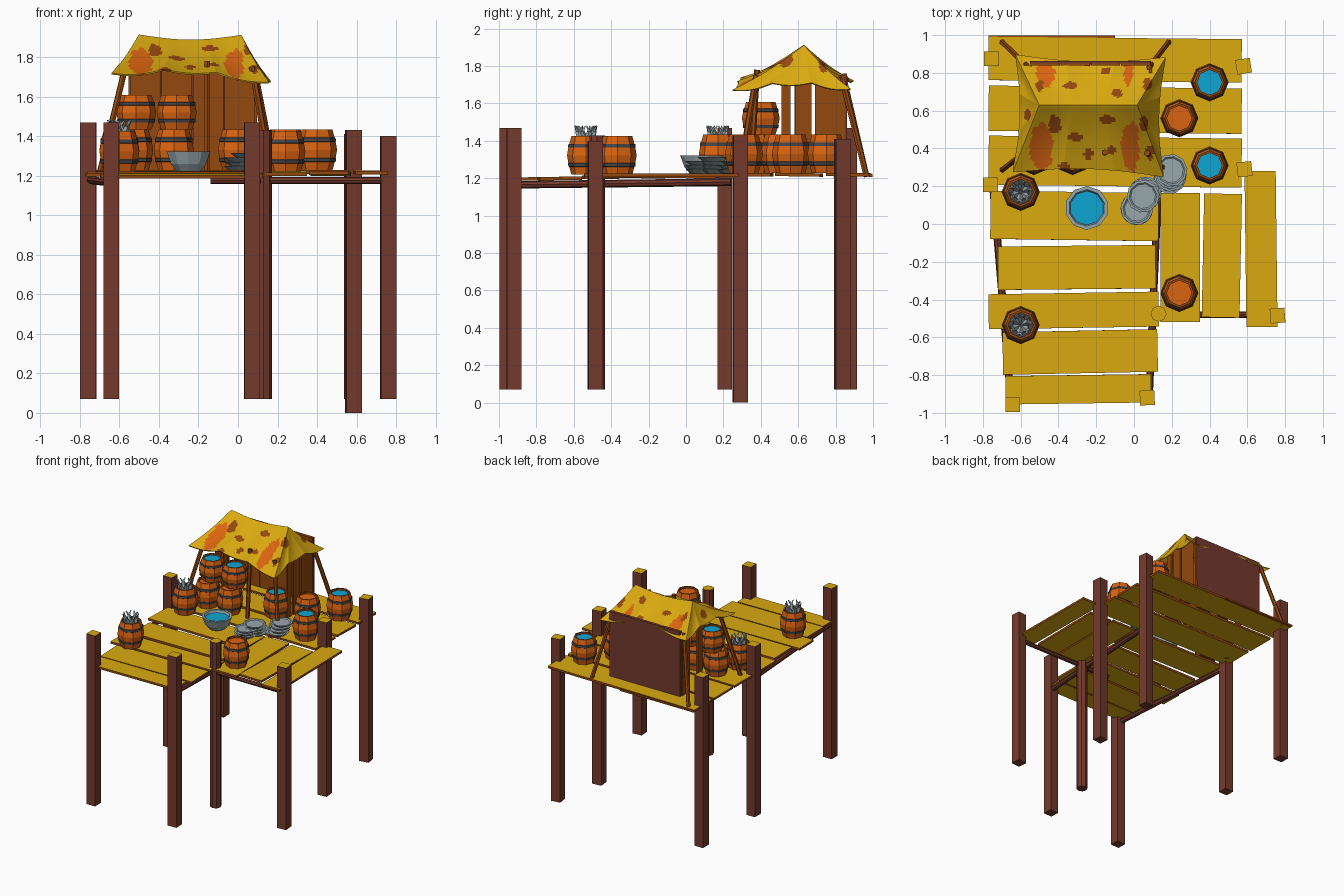
import bpy, bmesh, math, random
from mathutils import Vector, Matrix

if "Cube" in bpy.data.objects:
    bpy.data.objects.remove(bpy.data.objects["Cube"])
random.seed(4)

# ---- flat colours ----
def colour(name, r, g, b):
    m = bpy.data.materials.new(name)
    lin = [((c / 255 + 0.055) / 1.055) ** 2.4 if c > 10 else c / 255 / 12.92 for c in (r, g, b)]
    m.diffuse_color = (*lin, 1)
    m.use_nodes = True
    m.node_tree.nodes["Principled BSDF"].inputs["Base Color"].default_value = m.diffuse_color
    return m

MATS = [colour("plank yellow", 218, 170, 16), colour("post brown", 116, 58, 45),
        colour("wood brown", 148, 72, 14), colour("barrel orange", 218, 100, 16),
        colour("iron grey", 72, 70, 74), colour("water blue", 14, 166, 212),
        colour("tin grey", 152, 168, 172)]
YELLOW, POST, WOOD, ORANGE, IRON, WATER, TIN = range(7)

def finish(bm, name, fix=True):
    if fix:
        bmesh.ops.recalc_face_normals(bm, faces=bm.faces)
    me = bpy.data.meshes.new(name)
    bm.to_mesh(me)
    bm.free()
    for m in MATS:
        me.materials.append(m)
    ob = bpy.data.objects.new(name, me)
    bpy.context.collection.objects.link(ob)
    return ob

def box(name, lo, hi, side, top=None, bottom=None, turn=0.0, tilt=0.0):
    """Box between two corners, with own colours for top and bottom."""
    lo, hi = Vector(lo), Vector(hi)
    c, s = (lo + hi) / 2, hi - lo
    bm = bmesh.new()
    bmesh.ops.create_cube(bm, size=1)
    bm.normal_update()
    for f in bm.faces:
        f.material_index = side
        if f.normal.z > 0.9 and top is not None:
            f.material_index = top
        if f.normal.z < -0.9 and bottom is not None:
            f.material_index = bottom
    bm.transform(Matrix.Translation(c) @ Matrix.Rotation(turn, 4, 'Z')
                 @ Matrix.Rotation(tilt, 4, 'X') @ Matrix.Diagonal((*s, 1)))
    return finish(bm, name)

def lathe(name, profile, at, sides, turn=0.0):
    """Revolve (radius, z, colour of the band that starts here)."""
    bm = bmesh.new()
    rings = []
    for r, z, _ in profile:
        n = sides if r > 0 else 1
        rings.append([bm.verts.new((r * math.cos(turn + 2 * math.pi * i / sides),
                                    r * math.sin(turn + 2 * math.pi * i / sides), z)) for i in range(n)])
    for a, b, (_, _, mat) in zip(rings, rings[1:], profile):
        for i in range(sides):
            j = (i + 1) % sides
            vs = [a[i % len(a)], a[j % len(a)], b[j % len(b)], b[i % len(b)]]
            bm.faces.new(list(dict.fromkeys(vs))).material_index = mat
    bm.transform(Matrix.Translation(at))
    return finish(bm, name)

def rod(name, a, b, r, mat, sides=8, r2=None, cap=None):
    a, b = Vector(a), Vector(b)
    d = b - a
    bm = bmesh.new()
    bmesh.ops.create_cone(bm, cap_ends=True, segments=sides, radius1=r,
                          radius2=r if r2 is None else r2, depth=d.length)
    bm.normal_update()
    for f in bm.faces:
        f.material_index = cap if cap is not None and f.normal.z > 0.9 else mat
    bm.transform(Matrix.Translation((a + b) / 2) @ d.to_track_quat('Z', 'Y').to_matrix().to_4x4())
    return finish(bm, name)

# ---- support posts ----
for x, y, z0, z1, turn in [(-.755, .875, .07, 1.47, 0), (.58, .835, .07, 1.41, .15), (-.76, .208, .07, 1.47, 0),
                           (.585, .29, 0, 1.43, .1), (-.642, -.957, .07, 1.47, 0), (.07, -.92, .07, 1.47, .05),
                           (.76, -.485, .07, 1.40, .08)]:
    box("support_post", (x - .039, y - .039, z0), (x + .039, y + .039, z1), POST, YELLOW, turn=turn)
rod("round_post", (.13, -.475, .07), (.13, -.475, 1.43), .042, POST, 8, cap=YELLOW)

# ---- deck planks: x0, x1, y0, y1, top height, turn ----
PLANKS = [(-.77, .57, .755, .985, 1.228, -.01), (-.77, .57, .485, .725, 1.228, -.012),
          (-.77, .57, .20, .46, 1.228, -.012), (-.76, .13, -.085, .17, 1.222, -.014),
          (-.72, .115, -.345, -.115, 1.218, .01), (-.77, .13, -.55, -.365, 1.214, .016),
          (-.695, .125, -.79, -.565, 1.208, .02), (-.68, .09, -.95, -.80, 1.205, .014),
          (.14, .35, -.52, .165, 1.22, 0), (.365, .565, -.495, .16, 1.22, -.02), (.59, .755, -.545, .28, 1.225, .012)]
for x0, x1, y0, y1, z, turn in PLANKS:
    box("deck_plank", (x0, y0, z - .018), (x1, y1, z), WOOD, YELLOW, YELLOW, turn, random.uniform(-.02, .02))
box("back_edge_board", (-.77, .975, 1.208), (-.1, .998, 1.222), WOOD)

# ---- round beams under the deck ----
rod("left_beam", (-.75, .24, 1.178), (-.65, -.95, 1.165), .02, POST)
rod("middle_beam", (.13, .24, 1.18), (.08, -.91, 1.165), .02, POST)
rod("cross_beam", (-.14, -.48, 1.175), (.74, -.48, 1.175), .017, POST)

# ---- barrels ----
def barrel(x, y, z=1.225, h=.2, fill=ORANGE):
    prof = [(0, 0, WOOD), (.078, 0, ORANGE), (.089, .2, IRON), (.094, .21, IRON), (.096, .29, IRON),
            (.094, .3, ORANGE), (.101, .5, ORANGE), (.094, .7, IRON), (.096, .71, IRON), (.094, .79, IRON),
            (.089, .8, ORANGE), (.078, 1, WOOD), (.066, 1, WOOD), (.066, .93, fill), (0, .93, fill)]
    lathe("barrel", [(r, t * h, m) for r, t, m in prof], (x, y, z), 8)

for x, y, fill in [(.4, .75, WATER), (.24, .56, ORANGE), (.4, .31, WATER), (.24, -.365, ORANGE),
                   (0, .5, WATER), (-.6, .17, IRON), (-.6, -.535, IRON), (-.53, .36, ORANGE), (-.325, .36, ORANGE)]:
    barrel(x, y, 1.228 if y > -.3 else 1.22, .205, fill)
for x in (-.515, -.31):
    barrel(x, .40, 1.433, .175, WATER)

# ---- fish sticking out of two barrels: body and forked tail ----
for bx, by in [(-.6, .17), (-.6, -.535)]:
    for i in range(6):
        a = i * math.tau / 6 + .4
        d = Vector((math.cos(a), math.sin(a), 0))
        base = Vector((bx, by, 1.40)) + d * .025
        neck = base + d * .022 + Vector((0, 0, .05))
        rod("fish_body", base, neck, .026, TIN, 5, .012)
        side = Vector((-d.y, d.x, 0)) * .02
        for s in (-1, 1):
            rod("fish_tail", neck, neck + side * s + d * .01 + Vector((0, 0, .03)), .011, TIN, 4, .003)

# ---- water bowl and stacked dishes ----
lathe("water_bowl", [(0, 0, TIN), (.055, 0, TIN), (.092, .045, TIN), (.116, .108, TIN), (.097, .108, TIN),
                     (.09, .09, WATER), (0, .09, WATER)], (-.25, .085, 1.213), 10, .3)
DISH = [(0, 0, TIN), (.058, 0, TIN), (.087, .021, TIN), (.074, .023, TIN), (.066, .016, TIN), (0, .016, TIN)]
for sx, sy, dx, dy, n in [(.19, .245, .002, .013, 4), (.06, .165, -.004, -.006, 4), (.015, .08, 0, 0, 3)]:
    for i in range(n):
        lathe("dish", DISH, (sx + dx * i, sy + dy * i, 1.226 + .022 * i), 10, i * .25)

# ---- shelter walls ----
box("back_wall_outside", (-.55, .85, 1.228), (.09, .862, 1.76), POST)
for i in range(4):
    x = -.55 + i * .16
    box("back_wall_board", (x + .002, .838, 1.228), (x + .157, .85, 1.76), WOOD)
for y0, y1 in [(.51, .56), (.585, .67), (.69, .84)]:
    box("right_wall_board", (.08, y0, 1.228), (.095, y1, 1.74), WOOD)
for y0, y1 in [(.58, .64), (.74, .84)]:
    box("left_wall_board", (-.555, y0, 1.228), (-.54, y1, 1.75), WOOD)

# ---- leaning shelter poles ----
for a, b in [((-.70, .965), (-.57, .84)), ((.185, .965), (.08, .83)), ((-.70, .285), (-.57, .385)),
             ((.165, .285), (.07, .375))]:
    rod("shelter_pole", (*a, 1.21), (*b, 1.75), .016, WOOD, 6)
rod("shelter_middle_pole", (-.155, .345, 1.225), (-.155, .38, 1.78), .016, WOOD, 6)

# ---- cloth roof: four sagging slopes between ridge and scalloped eaves ----
FL, FR = Vector((-.64, .275, 1.715)), Vector((.155, .25, 1.67))
BR, BL = Vector((.165, .88, 1.675)), Vector((-.625, .895, 1.72))
RL, RR = Vector((-.5, .63, 1.91)), Vector((.015, .63, 1.908))
ORANGE_SPOTS = [(-.47, .79, .05, .07), (-.03, .81, .025, .08), (-.49, .41, .06, .13), (-.02, .41, .05, .13)]
BROWN_SPOTS = [(-.34, .73, .035, .02), (-.25, .85, .03, .02), (-.09, .69, .03, .022), (.07, .74, .022, .03),
               (-.50, .73, .02, .03), (-.15, .81, .03, .018), (-.42, .53, .035, .05), (-.14, .555, .045, .022),
               (-.31, .46, .04, .022), (-.24, .37, .025, .03), (-.12, .39, .022, .025), (-.37, .31, .03, .018),
               (.05, .53, .02, .04), (.08, .38, .02, .04), (-.56, .58, .018, .03)]

def inside(p, spots):
    k = 1 + .15 * math.sin(90 * p.x + 50 * p.y)
    return any(((p.x - x) / a) ** 2 + ((p.y - y) / b) ** 2 < k for x, y, a, b in spots)

bm = bmesh.new()
for r0, r1, e0, e1 in [(RL, RR, FL, FR), (RR, RR, FR, BR), (RR, RL, BR, BL), (RL, RL, BL, FL)]:
    na, nt = 48, 28
    middle = (FL + FR + BR + BL) / 4
    grid = []
    for j in range(nt + 1):
        t, row = j / nt, []
        for i in range(na + 1):
            a = i / na
            s = math.sin(math.pi * a)
            ridge = r0.lerp(r1, a) - Vector((0, 0, .025 * s if r0 != r1 else 0))
            eave = e0.lerp(e1, a)
            inward = (middle - (e0 + e1) / 2) * Vector((1, 1, 0))
            eave += inward.normalized() * (.03 * s)
            eave.z += .04 * s - .018 * abs(math.sin(3 * math.pi * a))
            p = ridge.lerp(eave, t)
            p.z -= .015 * math.sin(math.pi * t)
            row.append(bm.verts.new(p))
        grid.append(row)
    for j in range(nt):
        for i in range(na):
            f = bm.faces.new((grid[j][i], grid[j + 1][i], grid[j + 1][i + 1], grid[j][i + 1]))
            c = f.calc_center_median()
            f.material_index = WOOD if inside(c, BROWN_SPOTS) else ORANGE if inside(c, ORANGE_SPOTS) else YELLOW
bmesh.ops.remove_doubles(bm, verts=bm.verts, dist=.0004)
roof = finish(bm, "cloth_roof")
thick = roof.modifiers.new("thickness", 'SOLIDIFY')
thick.thickness = .008
thick.offset = 0
